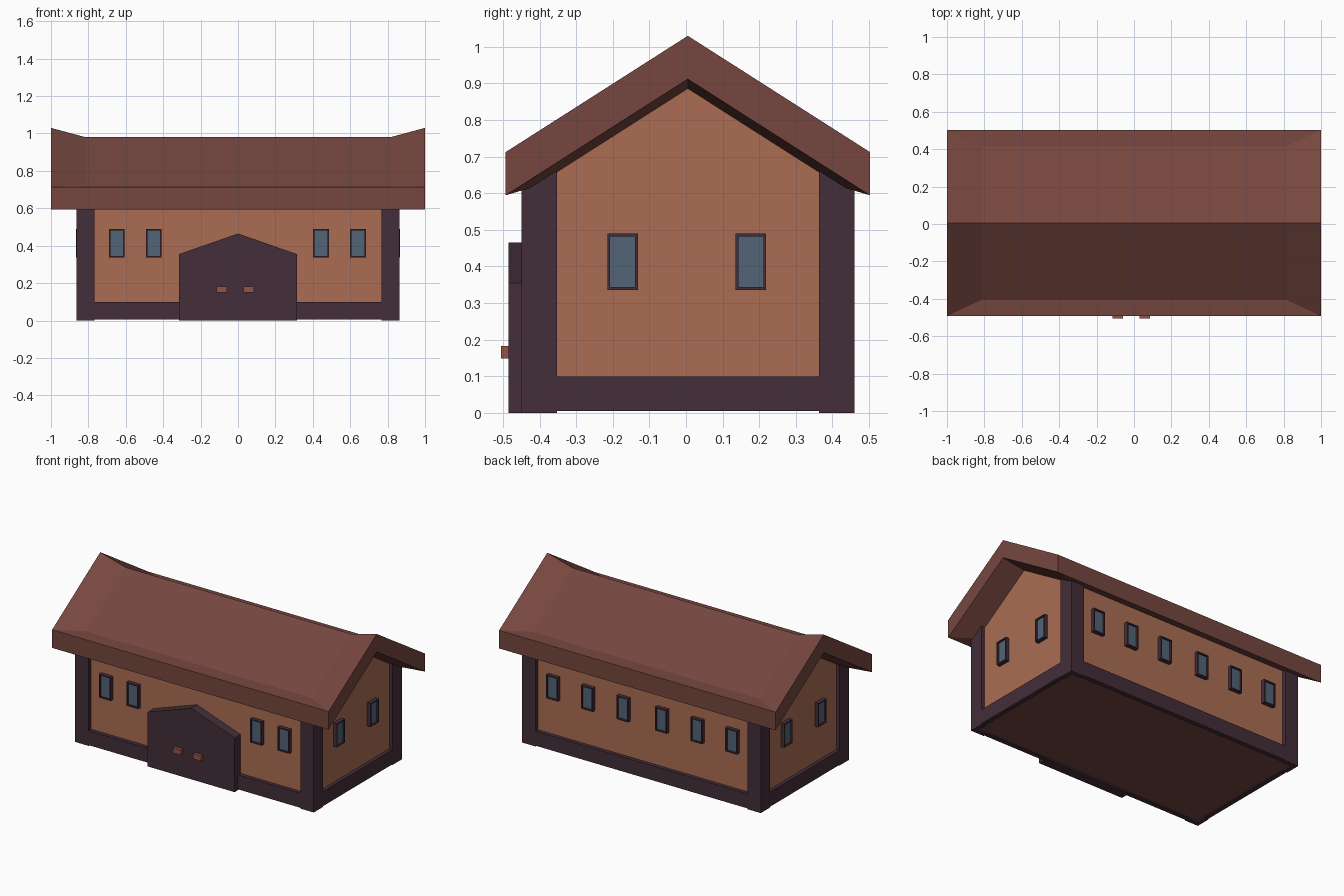
import bpy, bmesh, math
from mathutils import Matrix, Vector

if "Cube" in bpy.data.objects:
    bpy.data.objects.remove(bpy.data.objects["Cube"])

CY = 0.005  # y of the building's centre line


def material(name, r, g, b):
    m = bpy.data.materials.new(name)
    m.diffuse_color = (r, g, b, 1)
    m.use_nodes = True
    m.node_tree.nodes["Principled BSDF"].inputs["Base Color"].default_value = m.diffuse_color
    return m


PLASTER = material("orange plaster", 0.405, 0.152, 0.084)
ROOF = material("red brown roof", 0.180, 0.062, 0.050)
TIMBER = material("dark plum timber", 0.056, 0.027, 0.041)
GLASS = material("blue glass", 0.085, 0.125, 0.182)
HANDLE = material("copper handle", 0.290, 0.090, 0.063)


def finish(name, bm, *mats):
    bmesh.ops.recalc_face_normals(bm, faces=bm.faces)
    me = bpy.data.meshes.new(name)
    bm.to_mesh(me)
    bm.free()
    for m in mats:
        me.materials.append(m)
    ob = bpy.data.objects.new(name, me)
    bpy.context.collection.objects.link(ob)
    return ob


def box(name, x0, x1, y0, y1, z0, z1, mat):
    bm = bmesh.new()
    size = Matrix.Diagonal((x1 - x0, y1 - y0, z1 - z0, 1))
    at = Matrix.Translation(((x0 + x1) / 2, (y0 + y1) / 2, (z0 + z1) / 2))
    bmesh.ops.create_cube(bm, size=1, matrix=at @ size)
    return finish(name, bm, mat)


def prism(name, points, along, *mats):
    """Extrude a closed 3D outline along a vector."""
    bm = bmesh.new()
    face = bm.faces.new([bm.verts.new(p) for p in points])
    ext = bmesh.ops.extrude_face_region(bm, geom=[face], use_keep_orig=True)
    moved = [v for v in ext["geom"] if isinstance(v, bmesh.types.BMVert)]
    bmesh.ops.translate(bm, verts=moved, vec=along)
    return finish(name, bm, *mats)


# Plastered walls with gables; the floor underneath is brown
PX, PY = 0.84, 0.43
outline = [(-PY, 0.01), (PY, 0.01), (PY, 0.64), (0, 0.915), (-PY, 0.64)]
walls = prism("walls", [(-PX, CY + y, z) for y, z in outline], (2 * PX, 0, 0), PLASTER, ROOF)
for p in walls.data.polygons:
    p.material_index = 1 if p.normal.z < -0.9 else 0

# Timber frame: L-shaped corner posts and base beams
FX, FY, W, T = 0.863, 0.455, 0.097, 0.03
for sx in (-1, 1):
    for sy in (-1, 1):
        ell = [(FX, FY), (FX - W, FY), (FX - W, FY - T), (FX - T, FY - T),
               (FX - T, FY - W), (FX, FY - W)]
        prism("corner_post", [(sx * x, CY + sy * y, 0) for x, y in ell], (0, 0, 0.66), TIMBER)
for s in (-1, 1):
    ys = sorted((CY + s * FY, CY + s * (FY - T)))
    box("long_base_beam", W - FX, FX - W, *ys, 0.005, 0.10, TIMBER)
    xs = sorted((s * FX, s * (FX - T)))
    box("short_base_beam", *xs, CY + W - FY, CY + FY - W, 0.005, 0.10, TIMBER)


# Roof: two slopes whose middle is sunk below a raised rim
def roof():
    bm = bmesh.new()
    v = {}
    # (layer drop, dip of the inner panel)
    for layer, drop, dip in (("top", 0, 0.05), ("low", 0.118, 0.03)):
        for sx in (-1, 1):
            for row, y in (("front", -0.4975), ("ridge", 0), ("back", 0.4975)):
                z = 1.03 - 0.638 * abs(y) - drop
                v[layer, "out", sx, row] = bm.verts.new((sx, CY + y, z))
                y *= 0.41 / 0.4975
                z = 1.03 - 0.638 * abs(y) - drop - dip
                v[layer, "in", sx, row] = bm.verts.new((sx * 0.815, CY + y, z))

    def quad(*keys):
        bm.faces.new([v[k] for k in keys])

    for row in ("front", "back"):
        for la in ("top", "low"):
            quad((la, "in", -1, row), (la, "in", 1, row), (la, "in", 1, "ridge"), (la, "in", -1, "ridge"))
            quad((la, "out", -1, row), (la, "out", 1, row), (la, "in", 1, row), (la, "in", -1, row))
            for s in (-1, 1):
                quad((la, "out", s, row), (la, "in", s, row), (la, "in", s, "ridge"), (la, "out", s, "ridge"))
        quad(("top", "out", -1, row), ("top", "out", 1, row), ("low", "out", 1, row), ("low", "out", -1, row))
        for s in (-1, 1):
            quad(("top", "out", s, row), ("top", "out", s, "ridge"), ("low", "out", s, "ridge"), ("low", "out", s, row))
    finish("roof", bm, ROOF)


roof()


# Windows: a protruding frame with inset, sunken glass
def window(loc, turn):
    bm = bmesh.new()
    bmesh.ops.create_cube(bm, size=1, matrix=Matrix.Diagonal((0.084, 0.05, 0.154, 1)))
    bm.normal_update()
    front = min(bm.faces, key=lambda f: f.calc_center_median().y)
    bmesh.ops.inset_individual(bm, faces=[front], thickness=0.011)
    inner = bmesh.ops.extrude_face_region(bm, geom=[front])
    bmesh.ops.delete(bm, geom=[front], context="FACES_ONLY")
    bmesh.ops.translate(bm, vec=(0, 0.01, 0),
                        verts=[e for e in inner["geom"] if isinstance(e, bmesh.types.BMVert)])
    for e in inner["geom"]:
        if isinstance(e, bmesh.types.BMFace):
            e.material_index = 1
    ob = finish("window", bm, TIMBER, GLASS)
    ob.location = loc
    ob.rotation_euler.z = turn


ZW = 0.413
for s in (-1, 1):
    for x in (0.447, 0.645):
        window((s * x - 0.003, CY - PY, ZW), 0)
    for x in (0.14, 0.395, 0.648):
        window((s * x, CY + PY, ZW), math.pi)
    for y in (-0.173, 0.177):
        window((s * PX, y, ZW), s * math.pi / 2)

# Entrance with pointed top, and two handles
door = [(-0.315, 0), (0.315, 0), (0.315, 0.355), (0, 0.465), (-0.315, 0.355)]
prism("entrance", [(x, -0.485, z) for x, z in door], (0, 0.07, 0), TIMBER)
for x in (-0.087, 0.057):
    box("door_handle", x - 0.028, x + 0.028, -0.506, -0.48, 0.149, 0.183, HANDLE)
